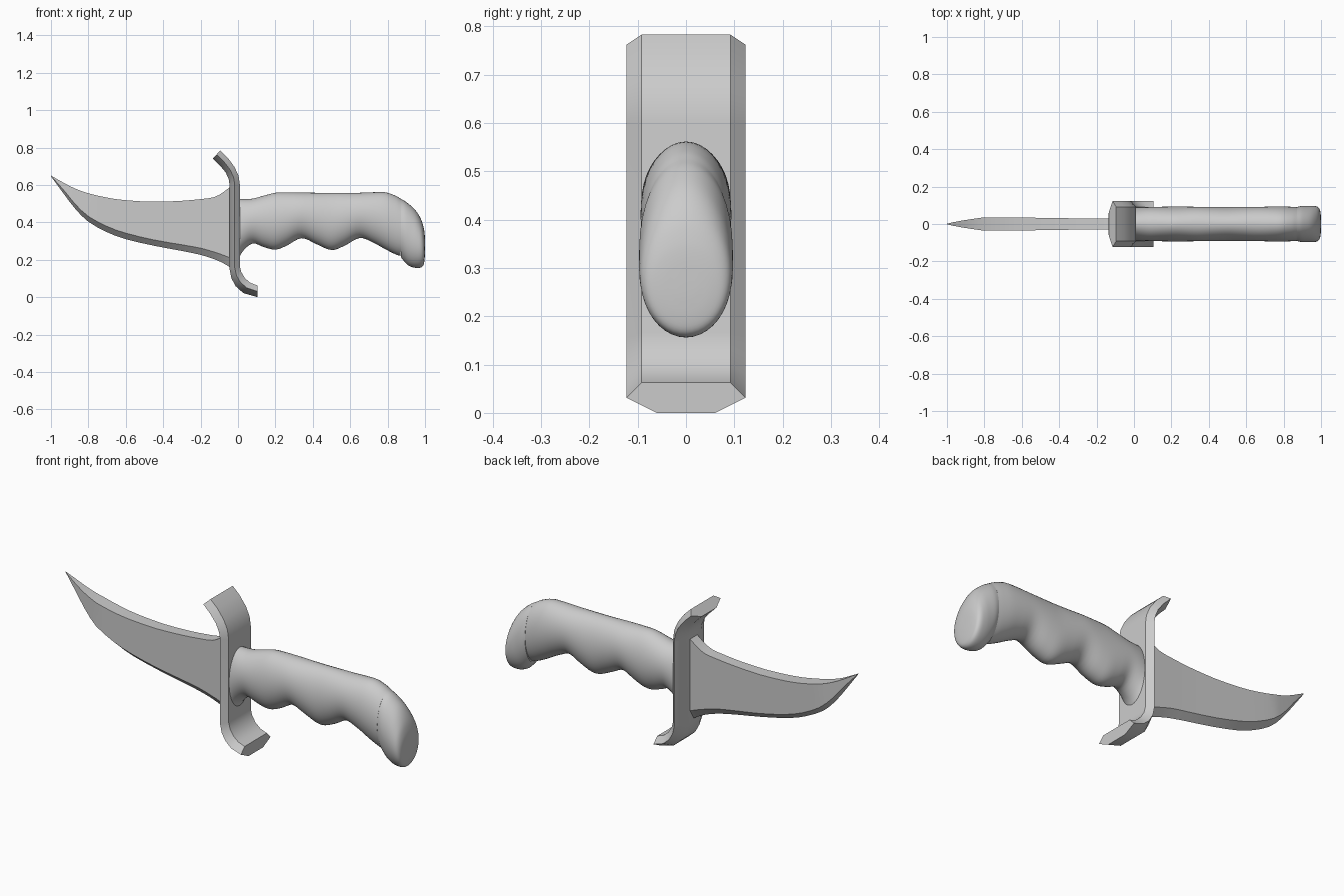
import bpy, bmesh, math
from mathutils import Vector

cube = bpy.data.objects.get("Cube")
if cube:
    bpy.data.objects.remove(cube, do_unlink=True)

steel = bpy.data.materials.new("plain grey")
steel.use_nodes = True
GREY = (0.6, 0.6, 0.6, 1)
steel.diffuse_color = GREY
steel.node_tree.nodes["Principled BSDF"].inputs["Base Color"].default_value = GREY


def loft(name, rings, angle):
    """Skin a row of equal-sized rings, cap both ends, shade smooth below angle."""
    bm = bmesh.new()
    rows = [[bm.verts.new(p) for p in ring] for ring in rings]
    n = len(rows[0])
    for a, b in zip(rows, rows[1:]):
        for i in range(n):
            j = (i + 1) % n
            bm.faces.new((a[i], a[j], b[j], b[i]))
    bm.faces.new(rows[0])
    bm.faces.new(rows[-1])
    bmesh.ops.recalc_face_normals(bm, faces=bm.faces)
    mesh = bpy.data.meshes.new(name)
    bm.to_mesh(mesh)
    bm.free()
    mesh.materials.append(steel)
    obj = bpy.data.objects.new(name, mesh)
    bpy.context.collection.objects.link(obj)
    bpy.ops.object.select_all(action='DESELECT')
    obj.select_set(True)
    bpy.context.view_layer.objects.active = obj
    bpy.ops.object.shade_smooth_by_angle(angle=math.radians(angle))
    return obj


def smooth_row(rows, steps):
    """Catmull-Rom interpolation through rows of numbers."""
    pts = [Vector(r) for r in rows]
    pts = [pts[0] * 2 - pts[1]] + pts + [pts[-1] * 2 - pts[-2]]
    out = []
    for a, b, c, d in zip(pts, pts[1:], pts[2:], pts[3:]):
        for k in range(steps):
            t = k / steps
            out.append(0.5 * (2 * b + (c - a) * t + (2 * a - 5 * b + 4 * c - d) * t ** 2
                              + (3 * b - a - 3 * c + d) * t ** 3))
    return out + [pts[-2]]


# Blade: x, spine height, bevel line height, cutting edge height
blade = [(-1, .65, .648, .646), (-.93, .61, .57, .55), (-.87, .58, .497, .472),
         (-.8, .555, .432, .403), (-.7, .532, .378, .347), (-.6, .518, .342, .31),
         (-.45, .51, .306, .275), (-.3, .515, .28, .247), (-.2, .524, .262, .226),
         (-.13, .534, .242, .204), (-.08, .56, .225, .182), (-.03, .6, .205, .152)]
rings = []
for x, spine, bevel, edge in smooth_row(blade, 2):
    t = .03 + .006 * min(1, max(0, (-x - .3) / .4))
    t = max(.001, t * min(1, (1 + x) / .2) ** .75)
    rings.append([(x, -t, spine), (x, -t, bevel), (x, 0, edge), (x, t, bevel), (x, t, spine)])
loft("blade", rings, 25)

# Guard: handle-side and blade-side outline as x, z, x, z from top to bottom
guard = [(-.095, .783, -.135, .742), (-.055, .745, -.095, .702), (-.018, .695, -.066, .667),
         (.003, .648, -.05, .632), (.01, .6, -.045, .6), (.01, .165, -.045, .15),
         (.018, .133, -.035, .1), (.038, .1, -.012, .058), (.067, .076, .028, .022),
         (.103, .063, .062, .006), (.103, .063, .103, 0)]
del guard[-2]
rings = []
for xa, za, xb, zb in guard:
    xm, zm = (xa + xb) / 2, (za + zb) / 2
    rings.append([(xa, -.092, za), (xm, -.123, zm), (xb, -.06, zb),
                  (xb, .06, zb), (xm, .123, zm), (xa, .092, za)])
loft("guard", rings, 30)

# Grip with finger swells: top x, top z, bottom x, bottom z, half width
grip = [(.0, .525, .0, .2, .088), (.03, .524, .03, .25, .089), (.08, .527, .08, .287, .09),
        (.14, .543, .14, .267, .092), (.2, .558, .2, .254, .093), (.26, .56, .26, .275, .093),
        (.34, .559, .34, .315, .092), (.42, .558, .42, .283, .092), (.5, .558, .5, .252, .092),
        (.57, .558, .57, .275, .092), (.65, .558, .65, .316, .091), (.73, .561, .72, .293, .093),
        (.79, .56, .79, .255, .094), (.84, .543, .84, .23, .092), (.872, .525, .87, .22, .09)]
# Pommel: same layout
pommel = [(.872, .525, .872, .212, .091), (.9, .508, .888, .192, .096), (.94, .474, .91, .17, .097),
          (.966, .44, .94, .158, .097), (.985, .4, .972, .157, .093), (.995, .36, .99, .168, .08),
          (.999, .325, .997, .195, .055), (1, .28, 1, .24, .02)]


def oval_rings(rows, steps, sides=40):
    rings = []
    for xt, zt, xb, zb, w in smooth_row(rows, steps):
        ring = []
        for i in range(sides):
            a = math.tau * i / sides
            u = (1 + math.cos(a)) / 2
            ring.append((xb + (xt - xb) * u, w * math.sin(a), zb + (zt - zb) * u))
        rings.append(ring)
    return rings


loft("grip", oval_rings(grip, 4), 40)
loft("pommel", oval_rings(pommel, 4), 40)
